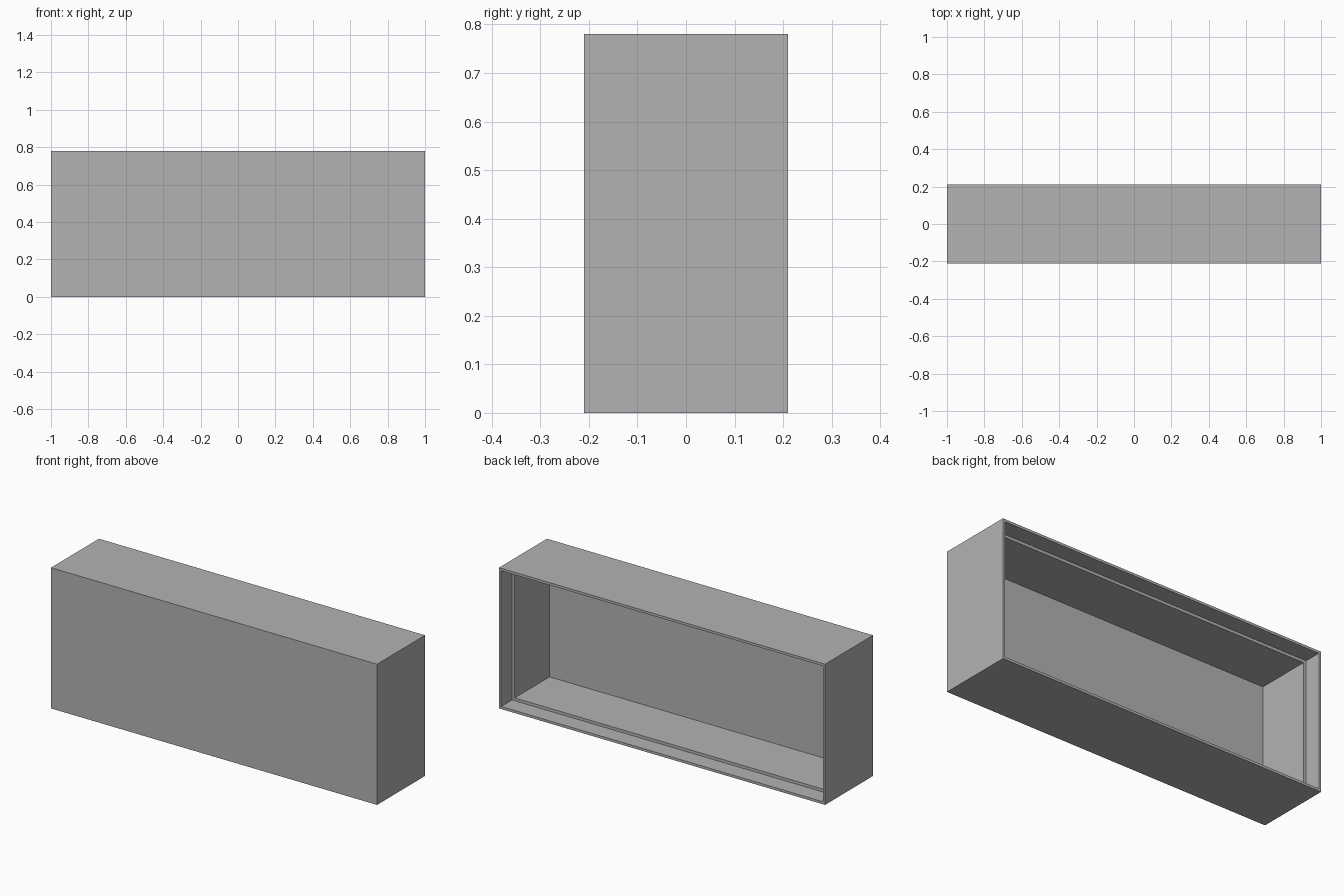
import bpy
import bmesh

cube = bpy.data.objects.get("Cube")
if cube:
    bpy.data.objects.remove(cube, do_unlink=True)

WIDTH, DEPTH, HEIGHT = 2.0, 0.42, 0.78
RIM, LEDGE = 0.014, 0.03       # wall thickness at the opening and behind the ledge
RECESS, FRONT = 0.095, 0.02    # ledge depth from the opening, front panel thickness

grey = bpy.data.materials.new("light grey")
grey.use_nodes = True
colour = (0.45, 0.45, 0.45, 1)
grey.diffuse_color = colour
grey.node_tree.nodes["Principled BSDF"].inputs["Base Color"].default_value = colour


def ring(bm, inset, y):
    """Rectangle of vertices, inset from the outer walls at depth y."""
    x, low, high = WIDTH / 2 - inset, inset, HEIGHT - inset
    return [bm.verts.new((sx, y, z))
            for sx, z in ((-x, low), (x, low), (x, high), (-x, high))]


# Stepped open casing: outer walls, rim, recess, ledge and inner cavity
bm = bmesh.new()
back, front = DEPTH / 2, -DEPTH / 2
steps = [(0, front), (0, back), (RIM, back), (RIM, back - RECESS),
         (LEDGE, back - RECESS), (LEDGE, front + FRONT)]
rings = [ring(bm, inset, y) for inset, y in steps]
for a, b in zip(rings, rings[1:]):
    for i in range(4):
        j = (i + 1) % 4
        bm.faces.new((a[i], a[j], b[j], b[i]))

# Front panel and cavity floor
bm.faces.new(rings[0])
bm.faces.new(rings[-1])
bmesh.ops.recalc_face_normals(bm, faces=bm.faces)

mesh = bpy.data.meshes.new("open_back_casing")
bm.to_mesh(mesh)
bm.free()
mesh.materials.append(grey)
casing = bpy.data.objects.new("open_back_casing", mesh)
bpy.context.collection.objects.link(casing)
